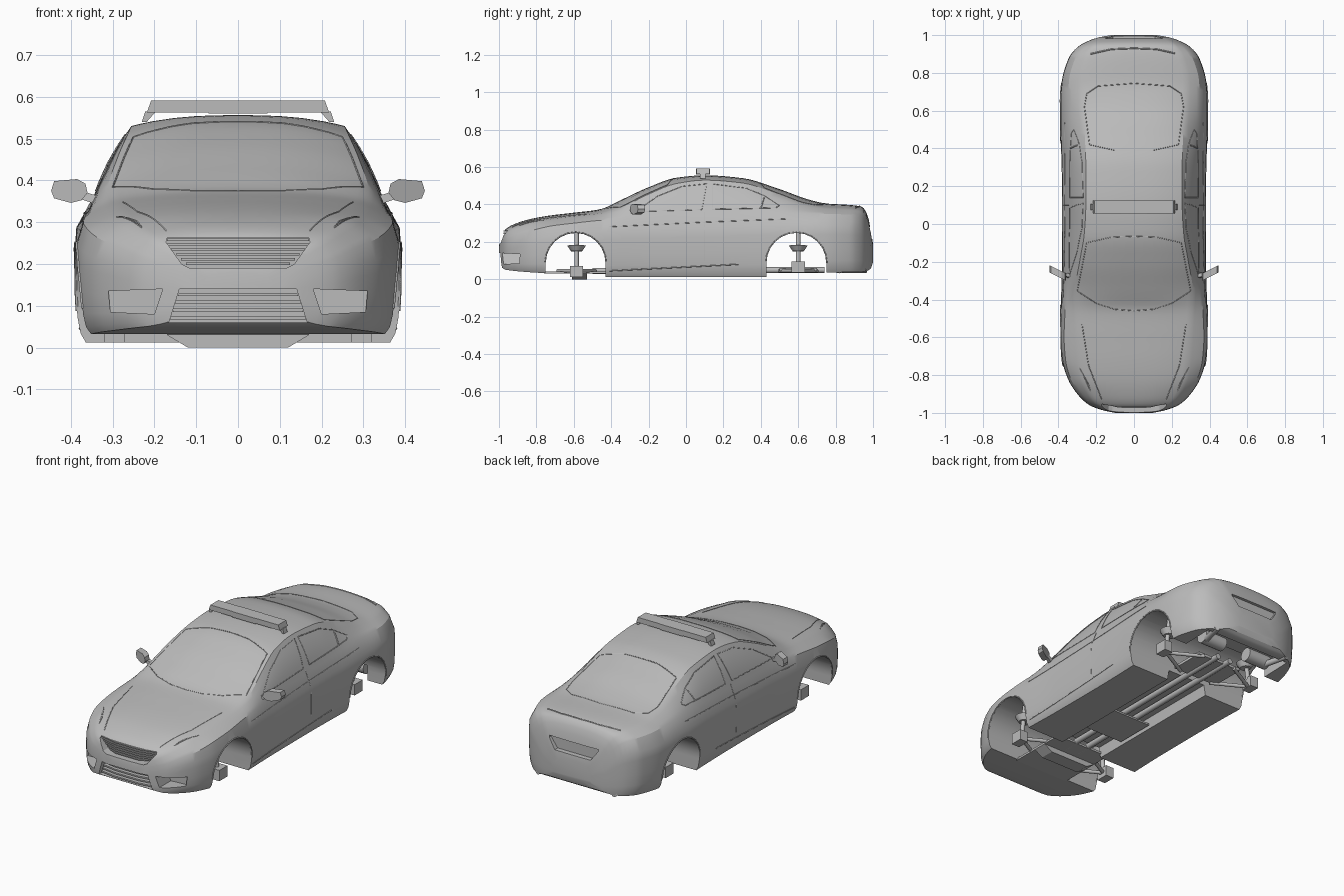
import bpy, bmesh, math
from mathutils import Vector

if "Cube" in bpy.data.objects:
    bpy.data.objects.remove(bpy.data.objects["Cube"])

GREY = bpy.data.materials.new("body_grey")
GREY.diffuse_color = (0.5, 0.5, 0.5, 1)
GREY.use_nodes = True
GREY.node_tree.nodes["Principled BSDF"].inputs["Base Color"].default_value = GREY.diffuse_color

# y, half width, belt height, belt half width
LOWER = [(-1, .10, .15, .09), (-.985, .17, .19, .16), (-.96, .235, .21, .225), (-.9, .30, .24, .285),
         (-.82, .35, .262, .335), (-.72, .38, .285, .362), (-.6, .39, .30, .37), (-.46, .388, .315, .365),
         (-.2, .381, .33, .355), (.1, .38, .342, .35), (.3, .383, .35, .35), (.5, .389, .355, .35),
         (.65, .39, .352, .348), (.75, .383, .35, .345), (.88, .345, .345, .31), (.94, .295, .33, .265),
         (.97, .24, .28, .215), (.99, .18, .2, .165), (1, .12, .15, .11)]
# y, rail height, rail half width, centre height
UPPER = [(-1, .17, .07, .18), (-.985, .215, .14, .235), (-.96, .25, .19, .272), (-.9, .28, .235, .302),
         (-.82, .305, .27, .325), (-.72, .322, .285, .342), (-.6, .337, .295, .356), (-.46, .352, .305, .374),
         (-.36, .378, .312, .418), (-.2, .455, .288, .492), (-.05, .512, .263, .543), (.1, .53, .255, .556),
         (.3, .515, .255, .541), (.5, .452, .262, .482), (.65, .40, .275, .428), (.75, .382, .28, .405),
         (.88, .375, .255, .397), (.94, .365, .22, .388), (.97, .32, .19, .345), (.99, .235, .14, .25),
         (1, .175, .09, .19)]
BOTTOM = [(-1, .09), (-.985, .062), (-.96, .05), (-.75, .032), (-.43, .012), (.43, .012), (.75, .035),
          (.96, .042), (.99, .06), (1, .09)]


def interp(table, y):
    """Monotone smooth interpolation of every column."""
    n = len(table)
    i = max(0, min(n - 2, sum(r[0] <= y for r in table) - 1))
    h = table[i + 1][0] - table[i][0]
    t = (y - table[i][0]) / h
    out = []
    for c in range(1, len(table[0])):
        sl = lambda k: (table[k + 1][c] - table[k][c]) / (table[k + 1][0] - table[k][0])

        def tangent(k):
            if k == 0 or k == n - 1:
                return sl(min(k, n - 2))
            a, b = sl(k - 1), sl(k)
            return 2 * a * b / (a + b) if a * b > 0 else 0
        p, q, m0, m1 = table[i][c], table[i + 1][c], tangent(i) * h, tangent(i + 1) * h
        out.append((2*t**3 - 3*t*t + 1)*p + (t**3 - 2*t*t + t)*m0 + (3*t*t - 2*t**3)*q + (t**3 - t*t)*m1)
    return out


def section(y):
    """Half cross-section (x, z) from bottom centre to top centre."""
    w, zs, ws = interp(LOWER, y)
    zr, wr, zc = interp(UPPER, y)
    zb, = interp(BOTTOM, y)
    pts = [(0, zb), (w * .5, zb), (w * .94, zb)]
    for f, k in ((.07, .972), (.2, .992), (.4, 1), (.65, 1), (.8, .992)):
        pts.append((w * k, zb + (zs - zb) * f))
    pts.append((ws, zs))
    for t in (.25, .5, .75):
        b = .05 * (zr - zs) * 4 * t * (1 - t)
        pts.append((ws + (wr - ws) * t + b, zs + (zr - zs) * t + b * .4))
    for f in (1, .92, .8, .6, .4, .2, 0):
        pts.append((wr * f, zc - (zc - zr) * f ** 2.6))
    return pts


def finish(ob, smooth=30):
    ob.data.materials.append(GREY)
    bpy.ops.object.select_all(action='DESELECT')
    ob.select_set(True)
    bpy.context.view_layer.objects.active = ob
    if smooth:
        bpy.ops.object.shade_smooth_by_angle(angle=math.radians(smooth))
    return ob


def make(name, bm):
    bmesh.ops.recalc_face_normals(bm, faces=bm.faces)
    me = bpy.data.meshes.new(name)
    bm.to_mesh(me)
    bm.free()
    ob = bpy.data.objects.new(name, me)
    bpy.context.collection.objects.link(ob)
    return ob


def prism(name, pts, axis, a, b, done=True):
    """Extrude a 2D outline along an axis: x -> (y,z), y -> (x,z), z -> (x,y)."""
    put = {'x': lambda p, d: (d, p[0], p[1]), 'y': lambda p, d: (p[0], d, p[1]),
           'z': lambda p, d: (p[0], p[1], d)}[axis]
    bm = bmesh.new()
    A, B = ([bm.verts.new(put(p, d)) for p in pts] for d in (a, b))
    bm.faces.new(A)
    bm.faces.new(B)
    for i in range(len(pts)):
        j = (i + 1) % len(pts)
        bm.faces.new((A[i], A[j], B[j], B[i]))
    ob = make(name, bm)
    return finish(ob) if done else ob


def box(name, x0, x1, y0, y1, z0, z1, done=True):
    return prism(name, [(x0, y0), (x1, y0), (x1, y1), (x0, y1)], 'z', z0, z1, done)


def rod(name, p, q, r, r2=None):
    p, q = Vector(p), Vector(q)
    bm = bmesh.new()
    bmesh.ops.create_cone(bm, cap_ends=True, segments=16, radius1=r, radius2=r2 or r, depth=(q - p).length)
    ob = make(name, bm)
    ob.location = (p + q) / 2
    ob.rotation_euler = (q - p).to_track_quat('Z', 'Y').to_euler()
    return finish(ob, 40)


def seam(name, outline, axis, s=1, closed=True, r=.0022):
    """Thin trim line lying on the body; outline is (y, z) on the side or (x, y) on top."""
    pts = []
    ends = outline[1:] + ([outline[0]] if closed else [])
    for a, b in zip(outline, ends):
        for k in range(8):
            u, v = (a[i] + (b[i] - a[i]) * k / 8 for i in (0, 1))
            sec = section(u if axis == 'x' else v)
            if axis == 'x':
                x = next((p[0] + (q[0]-p[0]) * (v-p[1]) / (q[1]-p[1]) for p, q in zip(sec[2:], sec[3:])
                          if p[1] <= v <= q[1] and q[1] > p[1]), sec[8][0])
                pts.append((s * x, u, v))
            else:
                z = next((q[1] + (p[1]-q[1]) * (abs(u)-q[0]) / (p[0]-q[0]) for p, q in zip(sec[8:], sec[9:])
                          if q[0] <= abs(u) <= p[0]), sec[12][1])
                pts.append((u, v, z))
    cu = bpy.data.curves.new(name, 'CURVE')
    cu.dimensions, cu.bevel_depth, cu.bevel_resolution = '3D', r, 0
    sp = cu.splines.new('POLY')
    sp.points.add(len(pts) - 1)
    for p, c in zip(sp.points, pts):
        p.co = (*c, 1)
    sp.use_cyclic_u = closed
    cu.materials.append(GREY)
    bpy.context.collection.objects.link(bpy.data.objects.new(name, cu))


# Body shell lofted from cross-sections
bm = bmesh.new()
rings = []
N = 84
for i in range(N + 1):
    t = 2 * i / N - 1
    y = .45 * t + .55 * math.sin(t * math.pi / 2)
    half = section(y)
    ring = half + [(-x, z) for x, z in half[-2:0:-1]]
    rings.append([bm.verts.new((x, y, z)) for x, z in ring])
for A, B in zip(rings, rings[1:]):
    for i in range(len(A)):
        j = (i + 1) % len(A)
        bm.faces.new((A[i], A[j], B[j], B[i]))
bm.faces.new(rings[0])
bm.faces.new(rings[-1])
body = make("body", bm)

# Cutters: wheel arches, tunnel, rear cavity, grille, intake, fog lamps, plate recess
cutters = []
for c in (-.59, .59):
    arc = [(c + .16 * math.cos(a * math.pi / 28), .088 + .16 * math.sin(a * math.pi / 28)) for a in range(29)]
    cutters.append(prism("arch_cutter", arc + [(c - .16, -.1), (c + .16, -.1)], 'x', -.6, .6, False))
cutters.append(prism("tunnel_cutter", [(-.15, -.1), (.15, -.1), (.12, .07), (-.12, .07)], 'y', -.5, .5, False))
cutters.append(box("rear_cavity_cutter", -.27, .27, .7, .93, -.1, .12, False))
GRILLE = [(-.115, .19), (.115, .19), (.135, .2), (.172, .252), (.17, .262), (-.17, .262), (-.172, .252), (-.135, .2)]
INTAKE = [(-.165, .06), (.165, .06), (.14, .14), (-.14, .14)]
cutters.append(prism("grille_cutter", GRILLE, 'y', -1.1, -.93, False))
cutters.append(prism("intake_cutter", INTAKE, 'y', -1.1, -.93, False))
for s in (1, -1):
    fog = [(s * x, z) for x, z in ((.20, .08), (.305, .085), (.31, .135), (.18, .14))]
    cutters.append(prism("fog_cutter", fog, 'y', -1.1, -.875, False))
cutters.append(prism("plate_cutter", [(-.11, .215), (.11, .215), (.15, .27), (.15, .28), (-.15, .28), (-.15, .27)],
                     'y', .968, 1.1, False))
finish(body, 0)
for c in cutters:
    m = body.modifiers.new("cut", 'BOOLEAN')
    m.object, m.operation, m.solver = c, 'DIFFERENCE', 'EXACT'
    bpy.ops.object.modifier_apply(modifier=m.name)
    bpy.data.objects.remove(c)
bpy.ops.object.shade_smooth_by_angle(angle=math.radians(28))

# Grille and intake slats
for i in range(6):
    z = .197 + i * .0115
    w = .125 + .045 * min(1, i / 4)
    prism("grille_slat", [(-w, -.935), (-w, -.95), (-.07, -.975), (.07, -.975), (w, -.95), (w, -.935)], 'z', z, z + .006)
for i in range(4):
    z, w = .066 + i * .019, .162 - i * .006
    prism("intake_slat", [(-w, -.925), (-w, -.965), (-.07, -.978), (.07, -.978), (w, -.965), (w, -.925)], 'z', z, z + .008)

# Glass outlines on top
seam("windshield_trim", [(-.30, -.355), (-.2, -.42), (-.1, -.452), (0, -.46), (.1, -.452), (.2, -.42), (.30, -.355),
                         (.25, -.10), (.12, -.07), (0, -.065), (-.12, -.07), (-.25, -.10)], 'z')
seam("rear_window_trim", [(-.235, .42), (-.1, .39), (.1, .39), (.235, .42), (.262, .62), (.25, .69), (.19, .73),
                          (0, .745), (-.19, .73), (-.25, .69), (-.262, .62)], 'z')
seam("trunk_lip", [(-.23, .90), (-.12, .925), (0, .93), (.12, .925), (.23, .90)], 'z', closed=False, r=.004)

for s in (1, -1):
    # Side glass, door gaps, creases and arch lips
    seam("front_door_glass", [(-.27, .362), (.085, .372), (.11, .51), (-.02, .497), (-.15, .445)], 'x', s)
    seam("rear_door_glass", [(.14, .374), (.48, .382), (.5, .395), (.42, .447), (.32, .488), (.14, .51)], 'x', s)
    seam("quarter_post", [(.40, .38), (.42, .447)], 'x', s, False, .004)
    seam("door_gap", [(.10, .36), (.10, .06)], 'x', s, False, .0015)
    seam("shoulder_crease", [(-.42, .28), (.1, .305), (.6, .325)], 'x', s, False)
    seam("sill_crease", [(-.41, .045), (.38, .085)], 'x', s, False, .003)
    for c in (-.59, .59):
        arc = [(c + .163 * math.cos(a * math.pi / 12), .088 + .163 * math.sin(a * math.pi / 12)) for a in range(13)]
        seam("arch_lip", arc, 'x', s, False, .004)
    # Head lamp outline and hood crease
    seam("headlamp_trim", [(s * .24, -.85), (s * .29, -.76), (s * .27, -.80), (s * .23, -.89)], 'z')
    seam("hood_crease", [(s * .17, -.93), (s * .24, -.75), (s * .28, -.5)], 'z', closed=False)

    # Door mirror with arm, swept backwards towards the tip
    shell = [(.36, .37), (.375, .352), (.40, .346), (.44, .357), (.447, .375), (.44, .398), (.385, .403), (.365, .392)]
    arm = [(.32, .338), (.35, .346), (.39, .36), (.38, .376), (.32, .358)]
    for name, prof, y0, y1 in (("mirror_shell", shell, -.30, -.262), ("mirror_arm", arm, -.285, -.265)):
        ob = prism(name, [(s * x, z) for x, z in prof], 'y', y0, y1)
        for v in ob.data.vertices:
            v.co.y += max(0, abs(v.co.x) - .36) * .5

    # Suspension in the open wheel arches
    for c, hub in ((-.585, .012), (.60, .035)):
        box("hub_block", s * .27, s * .32, c - .035, c + .035, hub, hub + .06)
        rod("strut", (s * .28, c, hub + .05), (s * .26, c, .25), .012)
        rod("spring_plate", (s * .263, c, .15), (s * .261, c, .18), .03, .05)
        rod("lower_arm_front", (s * .28, c, .045), (s * .1, c - .1, .045), .01)
        rod("lower_arm_rear", (s * .28, c, .045), (s * .1, c + .1, .045), .01)
    # Exhaust line, silencer and tail pipe
    rod("exhaust_pipe", (s * .04, -.5, .045), (s * .04, .74, .05), .016)
    rod("silencer", (s * .08, .82, .07), (s * .22, .82, .07), .038)
    rod("tail_pipe", (s * .2, .82, .05), (s * .235, .965, .05), .016)
    # Light bar feet
    prism("bar_foot", [(s * x, z) for x, z in ((.195, .565), (.222, .565), (.23, .54), (.218, .54), (.205, .555))],
          'y', .075, .105)

# Underbody plates
prism("front_subframe", [(-.12, 0), (.12, 0), (.17, .03), (-.17, .03)], 'y', -.61, -.53)
box("engine_tray", -.17, .17, -.76, -.42, .03, .042)
box("rear_subframe", -.14, .14, .50, .70, .045, .06)
box("tunnel_plate", -.12, .12, -.25, -.02, .025, .035)

# Roof light bar
for name, x0, x1, g in (("light_bar_left", -.218, -.07, 0), ("light_bar_right", .07, .218, 0), ("light_bar_centre", -.07, .07, .002)):
    a, b = (x0 + .01 if x0 < -.2 else x0), (x1 - .01 if x1 > .2 else x1)
    prism(name, [(x0, .562 - g), (x1, .562 - g), (b, .591), (a, .591)], 'y', .055 - g, .125 + g)
